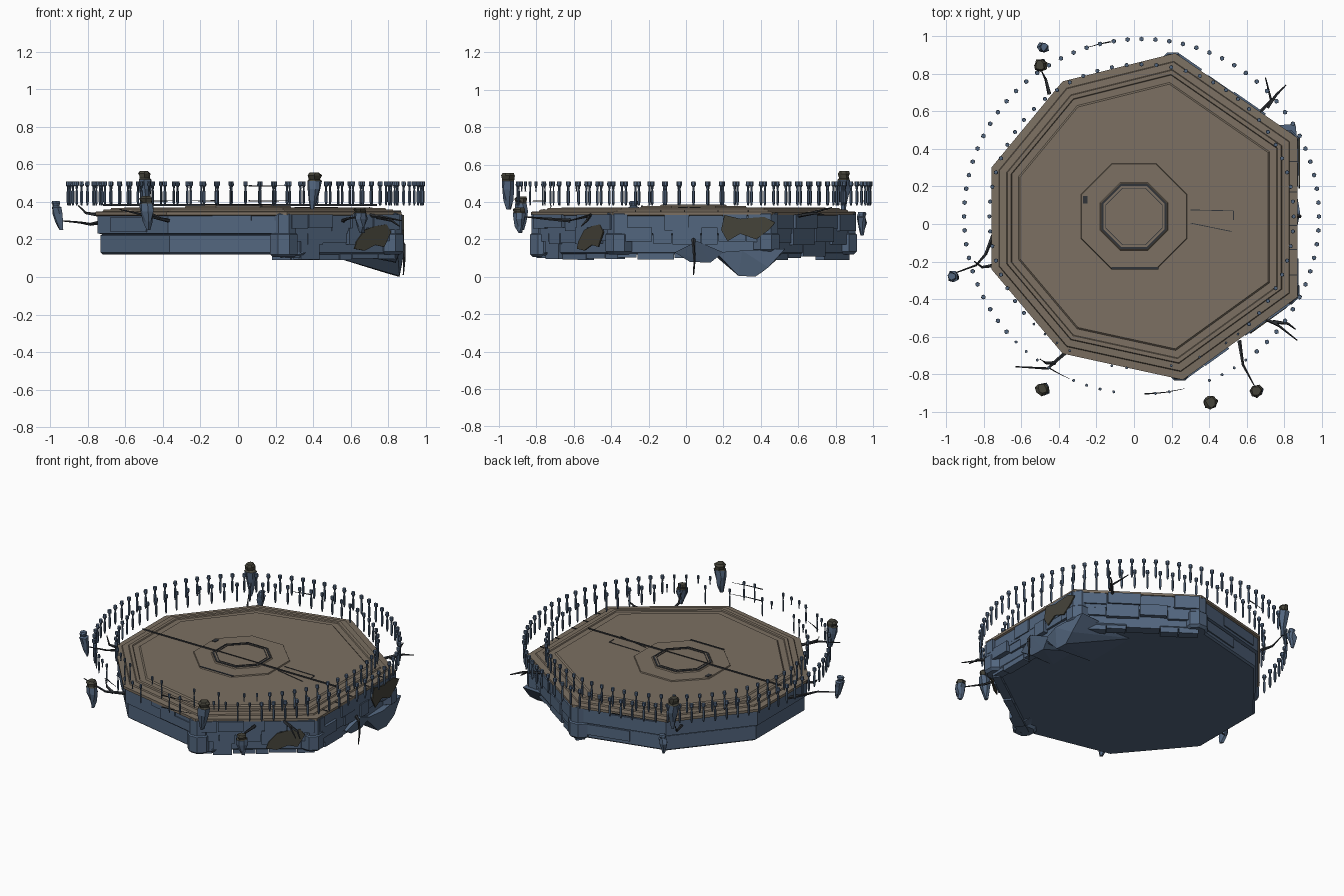
import bpy, bmesh, math, random
from mathutils import Vector

if "Cube" in bpy.data.objects:
    bpy.data.objects.remove(bpy.data.objects["Cube"])

random.seed(4)
CX, CY = 0.05, 0.04
OCT = [(0.22, 0.91), (0.87, 0.46), (0.87, -0.39), (0.26, -0.83),
       (-0.38, -0.69), (-0.76, -0.24), (-0.76, 0.30), (-0.38, 0.76)]


def material(name, c):
    m = bpy.data.materials.new(name)
    m.diffuse_color = (*c, 1)
    m.use_nodes = True
    m.node_tree.nodes["Principled BSDF"].inputs["Base Color"].default_value = m.diffuse_color
    return m


BLUE = material("slate blue stone", (0.085, 0.132, 0.21))
BROWN = material("brown paving", (0.2, 0.162, 0.122))
OLIVE = material("dark olive moss", (0.06, 0.057, 0.042))
DARK = material("dark seam", (0.03, 0.034, 0.04))


def finish(bm, name, *mats, top=None):
    bmesh.ops.recalc_face_normals(bm, faces=bm.faces)
    if top is not None:                      # second material above a height
        for f in bm.faces:
            f.material_index = int(f.calc_center_median().z > top)
    me = bpy.data.meshes.new(name)
    bm.to_mesh(me)
    bm.free()
    for m in mats:
        me.materials.append(m)
    ob = bpy.data.objects.new(name, me)
    bpy.context.collection.objects.link(ob)
    return ob


def loft(bm, loops, closed=False):
    rings = [[bm.verts.new(p) for p in lp] for lp in loops]
    n = len(rings[0])
    pairs = list(zip(rings, rings[1:])) + ([(rings[-1], rings[0])] if closed else [])
    for a, b in pairs:
        for i in range(n):
            bm.faces.new((a[i], a[(i + 1) % n], b[(i + 1) % n], b[i]))
    if not closed:
        bm.faces.new(rings[0][::-1])
        bm.faces.new(rings[-1])


def oct_ring(s, z):
    return [(CX + (x - CX) * s, CY + (y - CY) * s, z) for x, y in OCT]


def reg_ring(cx, cy, r, z, n=8, rot=math.pi / 8):
    return [(cx + r * math.cos(rot + i * math.tau / n),
             cy + r * math.sin(rot + i * math.tau / n), z) for i in range(n)]


def on_wall(e, s, z, out):
    """Point on wall e: s is 0..1 along it, out is the distance outward."""
    a, b = Vector(OCT[e]), Vector(OCT[(e + 1) % 8])
    d = (b - a).normalized()
    p = a + (b - a) * s + Vector((-d.y, d.x)) * out
    return (p.x, p.y, z)


def wall_block(bm, e, s0, s1, z0, z1, out, depth=0.09):
    loft(bm, [[on_wall(e, s, z, o) for s, o in
               ((s0, -depth), (s1, -depth), (s1, out), (s0, out))] for z in (z0, z1)])


def tube(bm, pts, r):
    loops = []
    for i, p in enumerate(pts):
        q = Vector(pts[min(i + 1, len(pts) - 1)]) - Vector(pts[max(i - 1, 0)])
        u = q.orthogonal().normalized()
        v = q.normalized().cross(u)
        k = r * (1 - 0.7 * i / (len(pts) - 1))
        loops.append([Vector(p) + k * (u * math.cos(a) + v * math.sin(a))
                      for a in (j * math.tau / 5 for j in range(5))])
    loft(bm, loops)


# Stone base: lower course, seam and upper course
bm = bmesh.new()
loft(bm, [oct_ring(s, z) for s, z in ((0.95, 0.12), (0.965, 0.13), (0.965, 0.222),
                                      (0.95, 0.226), (0.985, 0.232), (0.985, 0.335))])
finish(bm, "platform_base", BLUE)

# Paved top: stepped rim and floor
bm = bmesh.new()
loft(bm, [oct_ring(s, z) for s, z in ((0.985, 0.325), (1.0, 0.33), (1.0, 0.347), (0.95, 0.350),
                                      (0.945, 0.358), (0.90, 0.360), (0.895, 0.368),
                                      (0.87, 0.368), (0.865, 0.362), (0.82, 0.362),
                                      (0.81, 0.370))])
finish(bm, "paved_floor", BROWN)

# Central octagonal dais
bm = bmesh.new()
k = 1 / math.cos(math.pi / 8)
loft(bm, [reg_ring(0, 0.04, a * k, z) for a, z in
          ((0.285, 0.365), (0.28, 0.377), (0.18, 0.377), (0.175, 0.383), (0.15, 0.383))])
finish(bm, "central_dais", BROWN)

# Dark inlays: octagon ring, thin floor lines and edge marks
bm = bmesh.new()
for a, w in ((0.172, 0.010), (0.152, 0.004)):
    loft(bm, [reg_ring(0, 0.04, r * k, z) for r, z in
              ((a, 0.38), (a, 0.386), (a - w, 0.386), (a - w, 0.38))], closed=True)


def strip(x0, y0, x1, y1, z, w=0.004, h=0.004):
    d = Vector((x1 - x0, y1 - y0)).normalized() * w / 2
    loft(bm, [[(x0 - d.y, y0 + d.x, t), (x1 - d.y, y1 + d.x, t),
               (x1 + d.y, y1 - d.x, t), (x0 + d.y, y0 - d.x, t)] for t in (z - h, z)])


strip(0.3, 0.075, 0.53, 0.07, 0.373)
strip(0.3, 0.005, 0.52, -0.04, 0.373)
strip(0.53, 0.07, 0.53, 0.02, 0.373)
strip(-0.12, -0.235, 0.13, -0.235, 0.38, 0.012)
strip(-0.26, 0.11, -0.26, 0.15, 0.38, 0.025)
strip(-0.72, 0.0, 0.74, 0.0, 0.388, 0.002, 0.01)
for s in (0.15, 0.34, 0.55, 0.7, 0.86):
    p, q = on_wall(1, s, 0, -0.002), on_wall(1, s, 0, -0.07)
    strip(p[0], p[1], q[0], q[1], 0.353, 0.006)
finish(bm, "floor_inlays", DARK)

# Broken masonry on the right-hand walls
bm = bmesh.new()
for e, n in ((0, 5), (1, 6), (2, 6)):
    for z0, z1, base in ((0.10, 0.19, -0.03), (0.18, 0.262, -0.005), (0.255, 0.332, 0.0)):
        s = 0.02
        while s < 0.96:
            t = min(s + random.uniform(0.6, 1.4) / n, 0.98)
            wall_block(bm, e, s, t - 0.006, z0 + random.uniform(-0.012, 0.012), z1,
                       base + random.uniform(-0.012, 0.012))
            s = t
finish(bm, "broken_wall_blocks", BLUE)

# Corner pillars
bm = bmesh.new()
for e, z0, z1 in ((3, 0.105, 0.342), (2, 0.12, 0.345), (1, 0.13, 0.345), (0, 0.12, 0.345)):
    x, y = OCT[e]
    v = Vector((CX - x, CY - y)).normalized()
    c = Vector((x, y)) + v * 0.07
    loft(bm, [reg_ring(c.x, c.y, r, z, 8) for r, z in
              ((0.06, z0), (0.078, z0 + 0.015), (0.078, 0.225), (0.07, 0.232),
               (0.07, z1 - 0.01), (0.062, z1))])
finish(bm, "corner_pillars", BLUE)

# Plain ledge panels on the left-hand walls
bm = bmesh.new()
for e, a, b, z0, z1 in ((3, 0.05, 0.5, 0.24, 0.30), (3, 0.3, 0.62, 0.3, 0.33),
                        (4, 0.3, 0.8, 0.24, 0.32), (7, 0.4, 0.9, 0.15, 0.22), (7, 0.1, 0.6, 0.25, 0.32)):
    wall_block(bm, e, a, b, z0, z1, -0.005 if z0 > 0.2 else -0.02)
finish(bm, "wall_panels", BLUE)

# Eroded rock hanging below the edge
def hull(name, pts, *mats):
    b = bmesh.new()
    r = bmesh.ops.convex_hull(b, input=[b.verts.new(p) for p in pts])
    bmesh.ops.delete(b, geom=list({g for g in r["geom_interior"] + r["geom_unused"]
                                   if isinstance(g, bmesh.types.BMVert)}), context='VERTS')
    finish(b, name, *mats)


hull("hanging_rock_large", [(0.45, 0.14, 0.125), (0.45, 0.52, 0.125), (0.85, 0.16, 0.13),
     (0.86, 0.53, 0.15), (0.62, 0.3, 0.085), (0.79, 0.26, 0.03), (0.79, 0.40, 0.02),
     (0.86, 0.28, 0.005), (0.86, 0.37, 0.0), (0.87, 0.44, 0.05), (0.885, 0.30, 0.14)], BLUE)
hull("hanging_rock_small", [(0.6, -0.05, 0.125), (0.6, 0.18, 0.125), (0.86, -0.06, 0.13),
     (0.86, 0.2, 0.13), (0.84, 0.02, 0.08), (0.84, 0.13, 0.075), (0.885, 0.06, 0.19)], BLUE)
hull("hanging_rock_front", [(0.2, -0.74, 0.125), (0.18, -0.8, 0.13), (0.36, -0.75, 0.13),
     (0.24, -0.79, 0.10), (0.33, -0.74, 0.10), (0.3, -0.6, 0.125)], BLUE)

# Moss patches on the walls
bm = bmesh.new()
for e, pts, out in ((2, [(0.1, 0.24), (0.14, 0.28), (0.24, 0.27), (0.33, 0.25), (0.4, 0.19),
                         (0.42, 0.15), (0.33, 0.14), (0.24, 0.17), (0.16, 0.16)], 0.012),
                    (1, [(-0.02, 0.29), (0.05, 0.32), (0.2, 0.31), (0.3, 0.33), (0.32, 0.25),
                         (0.28, 0.19), (0.2, 0.23), (0.1, 0.20), (0.02, 0.25)], 0.013)):
    loft(bm, [[on_wall(e, s, z, o) for s, z in pts] for o in (out - 0.008, out)])
finish(bm, "moss_patches", OLIVE)

# Two rings of floating posts, ragged towards the front left
bm = bmesh.new()
POST = ((0.38, 0.004), (0.40, 0.008), (0.455, 0.008), (0.463, 0.005),
        (0.482, 0.007), (0.488, 0.013), (0.508, 0.012))
for n, rad, sz in ((80, 0.945, 1.0), (64, 0.81, 0.9)):
    for i in range(n):
        a = i * math.tau / n
        ragged = 222 < math.degrees(a) < 310
        if ragged and random.random() < 0.4:
            continue
        w = sz * (0.65 if ragged else 1.0)
        x, y = 0.04 + rad * math.cos(a), 0.04 + rad * math.sin(a)
        prof = POST[2:] if ragged and random.random() < 0.5 else POST
        loft(bm, [reg_ring(x, y, r * w, z, 6) for z, r in prof])
finish(bm, "ring_posts", BLUE)

# Broken thin rails between posts
bm = bmesh.new()
for a0, a1, z in ((271, 284, 0.485), (271, 284, 0.405), (238, 246, 0.405), (100, 108, 0.405)):
    tube(bm, [(0.04 + 0.945 * math.cos(math.radians(a)), 0.04 + 0.945 * math.sin(math.radians(a)), z)
              for a in (a0, (a0 + a1) / 2, a1)], 0.004)
finish(bm, "thin_rails", DARK)


# Floating rocks, some with mossy tops
def rock(name, x, y, z0, z1, r, lean, cap):
    h = z1 - z0
    loops = []
    for t, f in ((0, 0.3), (0.25, 0.65), (0.55, 0.95), (0.78, 1.0), (0.82, 0.75), (0.93, 0.95), (1, 0.7)):
        loops.append([(px + random.uniform(-0.006, 0.006) + lean * (1 - t),
                       py + random.uniform(-0.006, 0.006), z)
                      for px, py, z in reg_ring(x, y, r * f, z0 + h * t, 7, 0.3)])
    b = bmesh.new()
    loft(b, loops)
    finish(b, name, BLUE, OLIVE, top=z0 + h * 0.76 if cap else 9)


rock("floating_rock_left", -0.972, -0.28, 0.25, 0.405, 0.028, 0.03, False)
rock("floating_rock_front_left", -0.49, -0.88, 0.25, 0.43, 0.036, 0.015, True)
rock("floating_rock_front", 0.41, -0.95, 0.36, 0.555, 0.038, -0.015, True)
rock("floating_rock_front_right", 0.65, -0.89, 0.235, 0.37, 0.034, 0.01, True)
rock("floating_rock_back", -0.5, 0.845, 0.35, 0.565, 0.034, 0.01, True)
rock("floating_rock_back_small", -0.48, 0.94, 0.22, 0.345, 0.028, -0.01, False)

# Gnarled roots
bm = bmesh.new()
for pts in ([(-0.74, -0.03, 0.29), (-0.79, -0.16, 0.28), (-0.84, -0.22, 0.29), (-0.95, -0.26, 0.30)],
            [(-0.74, -0.22, 0.33), (-0.81, -0.23, 0.34), (-0.85, -0.20, 0.38)],
            [(-0.45, 0.69, 0.30), (-0.47, 0.77, 0.30), (-0.50, 0.83, 0.36)],
            [(0.66, 0.58, 0.32), (0.73, 0.66, 0.34), (0.70, 0.78, 0.37)],
            [(0.71, 0.62, 0.33), (0.76, 0.69, 0.34), (0.81, 0.74, 0.33)],
            [(0.69, -0.50, 0.33), (0.77, -0.54, 0.32), (0.87, -0.62, 0.30)],
            [(0.74, -0.52, 0.32), (0.82, -0.53, 0.30), (0.86, -0.56, 0.27)],
            [(-0.37, -0.69, 0.30), (-0.46, -0.77, 0.32), (-0.63, -0.76, 0.36)],
            [(-0.42, -0.74, 0.31), (-0.47, -0.74, 0.34), (-0.50, -0.72, 0.38)],
            [(0.56, -0.62, 0.30), (0.58, -0.75, 0.31), (0.64, -0.86, 0.32)],
            [(0.86, 0.04, 0.20), (0.885, 0.04, 0.17), (0.885, 0.045, 0.08), (0.88, 0.04, 0.01)]):
    tube(bm, pts, 0.011)
finish(bm, "gnarled_roots", DARK)
